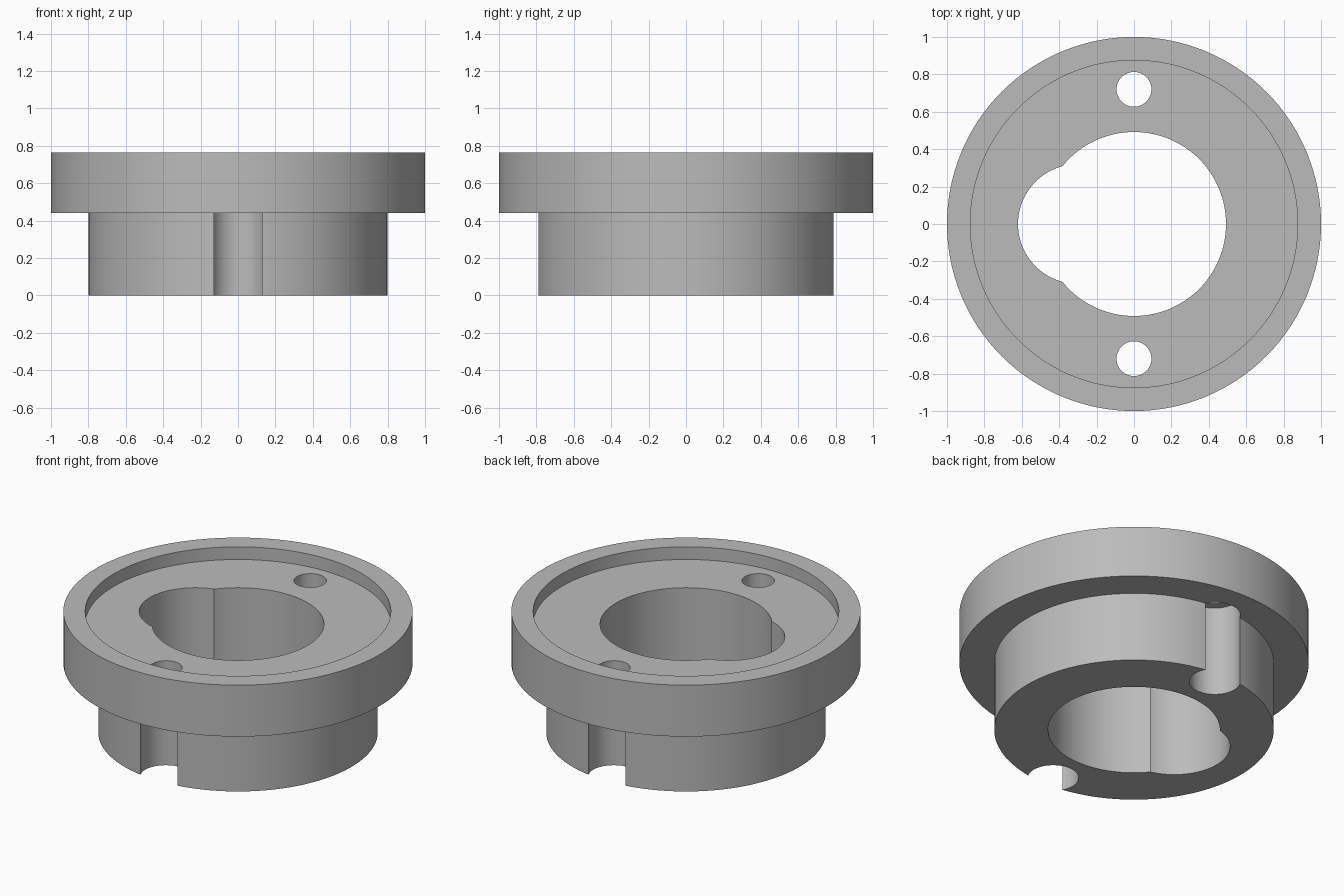
import bpy
import bmesh
import math

cube = bpy.data.objects.get("Cube")
if cube:
    bpy.data.objects.remove(cube, do_unlink=True)

grey = bpy.data.materials.new("plain_grey")
grey.use_nodes = True
colour = (0.5, 0.5, 0.5, 1)
grey.diffuse_color = colour
grey.node_tree.nodes["Principled BSDF"].inputs["Base Color"].default_value = colour


def lathe(name, profile, x=0, y=0, steps=128):
    """Spin a closed (radius, height) profile that starts and ends on the axis."""
    bm = bmesh.new()
    verts = [bm.verts.new((r, 0, z)) for r, z in profile]
    edges = [bm.edges.new(pair) for pair in zip(verts, verts[1:])]
    bmesh.ops.spin(bm, geom=verts + edges, cent=(0, 0, 0), axis=(0, 0, 1),
                   angle=math.tau, steps=steps, use_merge=False)
    bmesh.ops.remove_doubles(bm, verts=bm.verts, dist=0.0001)
    bmesh.ops.recalc_face_normals(bm, faces=bm.faces)
    mesh = bpy.data.meshes.new(name)
    bm.to_mesh(mesh)
    bm.free()
    mesh.materials.append(grey)
    obj = bpy.data.objects.new(name, mesh)
    obj.location = (x, y, 0)
    bpy.context.collection.objects.link(obj)
    return obj


def cylinder_profile(radius, low, high):
    return [(0, low), (radius, low), (radius, high), (0, high)]


TOP, FLOOR, FLANGE, SEAT = 0.765, 0.685, 0.44, 0.57

# Stepped body: neck, wide flange and shallow recess in the top
body = lathe("flanged_collar", [(0, 0), (0.8, 0), (0.8, FLANGE), (1, FLANGE),
                                (1, TOP), (0.875, TOP), (0.875, FLOOR), (0, FLOOR)])

# Main bore with its side lobe
cutters = [lathe("bore_cutter", cylinder_profile(0.492, -0.1, 1)),
           lathe("lobe_cutter", cylinder_profile(0.32, -0.2, 1.1), x=-0.3)]

# Screw holes, each widened from below into a pocket that breaks the neck wall
for side, y in (("front", -0.72), ("back", 0.72)):
    cutters.append(lathe(side + "_screw_hole_cutter",
                         [(0, -0.1), (0.146, -0.1), (0.146, SEAT),
                          (0.093, SEAT), (0.093, 1), (0, 1)], y=y, steps=64))

for cutter in cutters:
    cutter.hide_render = True
    cutter.hide_set(True)
    cut = body.modifiers.new(cutter.name, 'BOOLEAN')
    cut.operation = 'DIFFERENCE'
    cut.solver = 'EXACT'
    cut.object = cutter

# Apply the cuts and drop the helpers
bpy.context.view_layer.objects.active = body
body.select_set(True)
for cutter in cutters:
    bpy.ops.object.modifier_apply(modifier=cutter.name)
for cutter in cutters:
    bpy.data.objects.remove(cutter, do_unlink=True)

bpy.ops.object.shade_smooth_by_angle(angle=math.radians(30))
